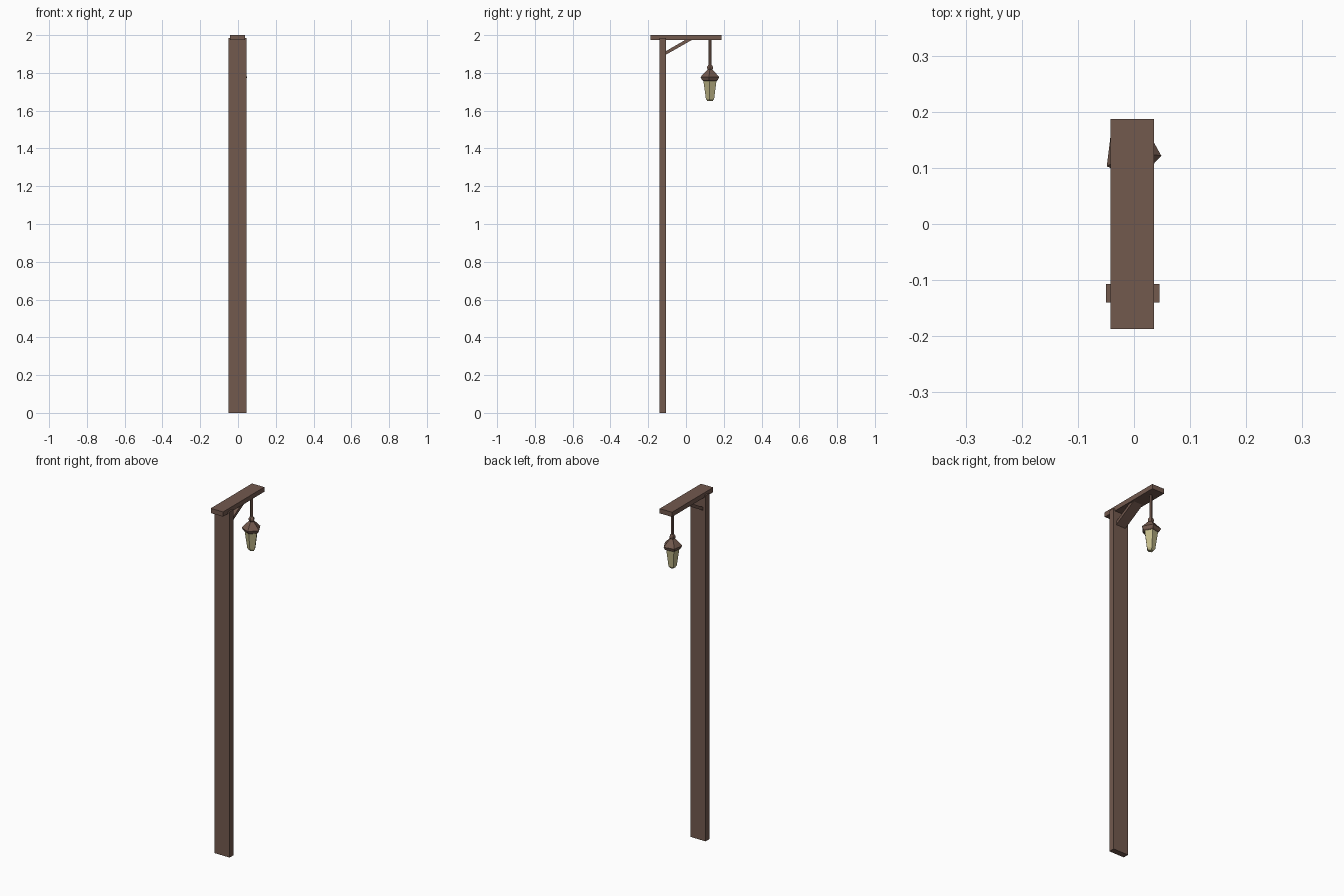
import bpy, bmesh, math

if "Cube" in bpy.data.objects:
    bpy.data.objects.remove(bpy.data.objects["Cube"])


def material(name, rgb):
    m = bpy.data.materials.new(name)
    m.diffuse_color = (*rgb, 1)
    m.use_nodes = True
    m.node_tree.nodes["Principled BSDF"].inputs["Base Color"].default_value = m.diffuse_color
    return m


wood = material("dark_wood", (0.17, 0.10, 0.076))
glass = material("warm_glass", (0.55, 0.50, 0.26))


def finish(name, bm, mat):
    bmesh.ops.recalc_face_normals(bm, faces=bm.faces)
    me = bpy.data.meshes.new(name)
    bm.to_mesh(me)
    bm.free()
    me.materials.append(mat)
    ob = bpy.data.objects.new(name, me)
    bpy.context.collection.objects.link(ob)
    return ob


def plank(name, yz, x0, x1, mat=wood):
    """Side outline (y, z) extruded across x."""
    bm = bmesh.new()
    face = bm.faces.new([bm.verts.new((x0, y, z)) for y, z in yz])
    ext = bmesh.ops.extrude_face_region(bm, geom=[face])
    new = [v for v in ext["geom"] if isinstance(v, bmesh.types.BMVert)]
    bmesh.ops.translate(bm, verts=new, vec=(x1 - x0, 0, 0))
    return finish(name, bm, mat)


def box(name, x0, x1, y0, y1, z0, z1):
    return plank(name, [(y0, z0), (y1, z0), (y1, z1), (y0, z1)], x0, x1)


CX, CY, SIDES, TURN = -0.003, 0.128, 5, math.radians(-7)


def turned(name, profile, mat):
    """Five-sided stack of rings from (radius, z) pairs, capped at both ends."""
    bm = bmesh.new()
    rings = []
    for r, z in profile:
        angles = [TURN + math.tau * i / SIDES for i in range(SIDES)]
        rings.append([bm.verts.new((CX + r * math.cos(a), CY + r * math.sin(a), z))
                      for a in angles])
    for a, b in zip(rings, rings[1:]):
        for i in range(SIDES):
            j = (i + 1) % SIDES
            bm.faces.new((a[i], a[j], b[j], b[i]))
    bm.faces.new(rings[0])
    bm.faces.new(rings[-1])
    return finish(name, bm, mat)


# Post, top arm and diagonal brace
box("post", -0.05, 0.045, -0.14, -0.107, 0, 1.985)
box("top_arm", -0.042, 0.036, -0.187, 0.187, 1.973, 2.0)
plank("brace", [(-0.112, 1.893), (0.032, 1.975), (-0.003, 1.975), (-0.112, 1.912)],
      -0.033, 0.027)

# Hanging rod and collar
turned("hanging_rod", [(0.008, 1.83), (0.008, 1.975)], wood)
turned("collar", [(0.011, 1.812), (0.016, 1.823), (0.016, 1.833), (0.009, 1.843)], wood)

# Lantern roof and tapered glass
turned("lantern_roof", [(0.038, 1.758), (0.045, 1.763), (0.052, 1.778),
                        (0.020, 1.812), (0.012, 1.818)], wood)
turned("lantern_glass", [(0.014, 1.650), (0.023, 1.662), (0.037, 1.760)], glass)
